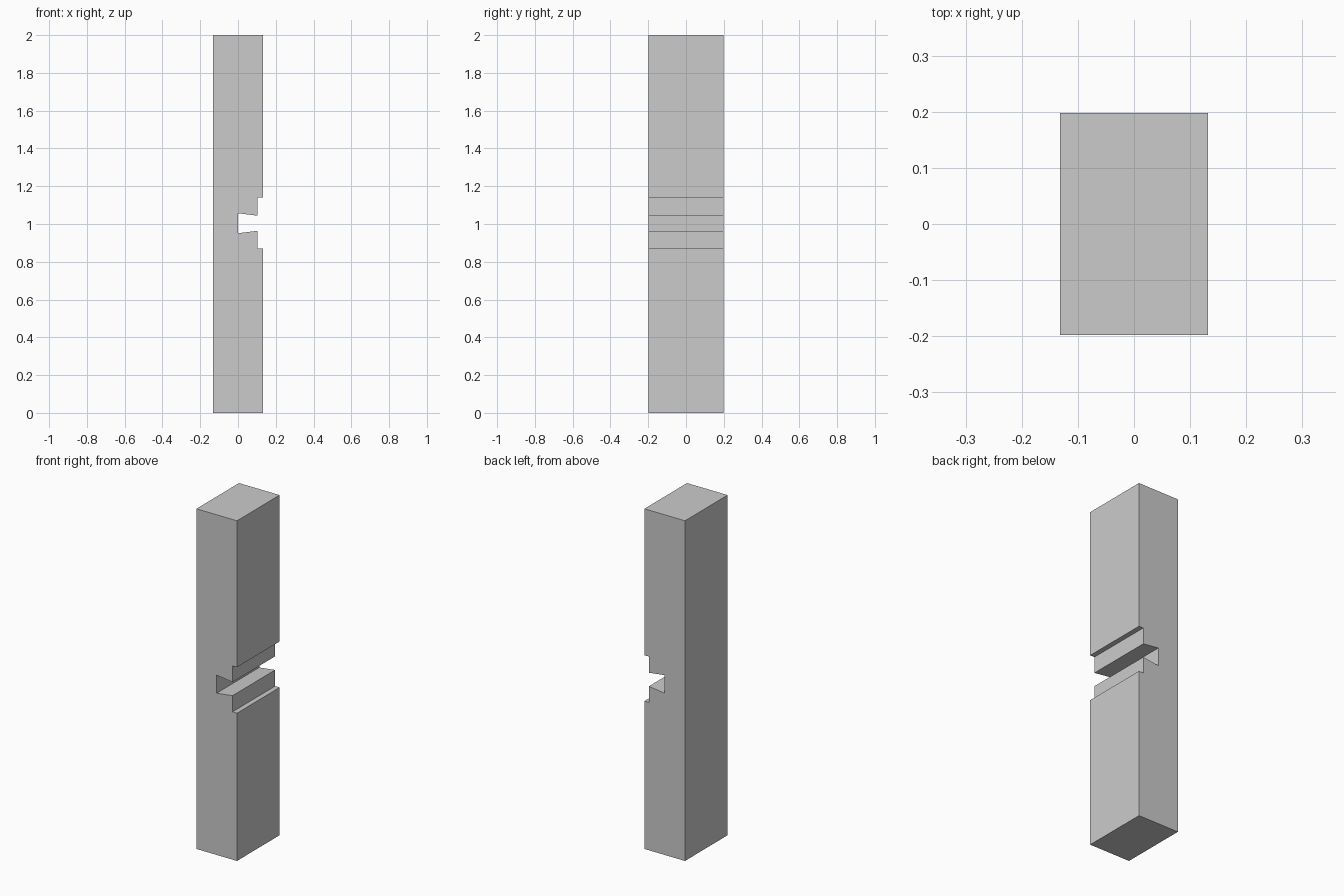
import bpy, bmesh

if "Cube" in bpy.data.objects:
    bpy.data.objects.remove(bpy.data.objects["Cube"])

HALF_X, HALF_Y, HEIGHT = 0.132, 0.198, 2.0
MID = 1.004  # height of the joint centre

# Lower half of the notch: (x, distance from joint centre)
notch = [(HALF_X, 0.135), (0.103, 0.135), (0.103, 0.04), (0.0, 0.053)]

# Side profile: post outline with shallow step and dovetail groove, mirrored about MID
profile = [(-HALF_X, 0.0), (HALF_X, 0.0)]
profile += [(x, MID - d) for x, d in notch]
profile += [(x, MID + d) for x, d in reversed(notch)]
profile += [(HALF_X, HEIGHT), (-HALF_X, HEIGHT)]

# Extrude the profile through the depth
bm = bmesh.new()
face = bm.faces.new([bm.verts.new((x, -HALF_Y, z)) for x, z in profile])
ext = bmesh.ops.extrude_face_region(bm, geom=[face])
verts = [g for g in ext["geom"] if isinstance(g, bmesh.types.BMVert)]
bmesh.ops.translate(bm, verts=verts, vec=(0, 2 * HALF_Y, 0))
if face.is_valid and len(bm.faces) < len(profile) + 2:
    bm.faces.new([v for v in face.verts])
bmesh.ops.recalc_face_normals(bm, faces=bm.faces)

mesh = bpy.data.meshes.new("notched_post")
bm.to_mesh(mesh)
bm.free()
post = bpy.data.objects.new("notched_post", mesh)
bpy.context.collection.objects.link(post)
